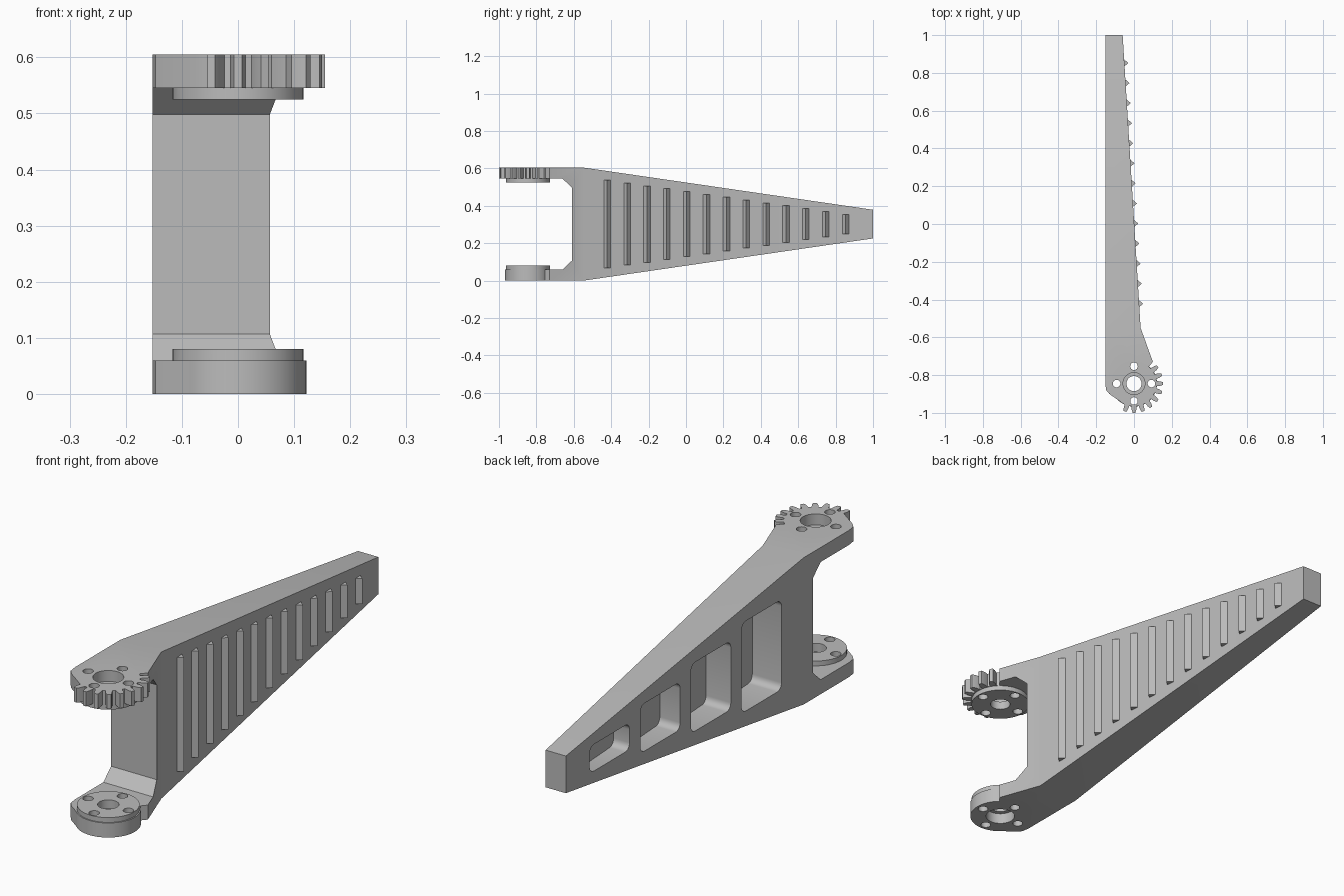
import bpy, bmesh
from math import sin, cos, pi, radians

if "Cube" in bpy.data.objects:
    bpy.data.objects.remove(bpy.data.objects["Cube"], do_unlink=True)

grey = bpy.data.materials.new("plain_grey")
grey.use_nodes = True
grey.diffuse_color = (0.5, 0.5, 0.5, 1)
grey.node_tree.nodes["Principled BSDF"].inputs["Base Color"].default_value = (0.5, 0.5, 0.5, 1)

HUB_Y = -0.845      # pivot axis
LEFT = -0.152       # flat side of the arm
TOP = 0.605
MID = TOP / 2
PLATE = 0.06        # thickness of the fork plates


def grip_x(y):
    """x of the slanted gripping face at a given y."""
    return -0.06 + (1 - y) * 0.095 / 1.55


def add_prism(bm, pts, lo, hi, axis="z"):
    """Extrude a 2D outline along z (points are x, y) or x (points are y, z)."""
    place = (lambda a, b, h: (a, b, h)) if axis == "z" else (lambda a, b, h: (h, a, b))
    low = [bm.verts.new(place(a, b, lo)) for a, b in pts]
    high = [bm.verts.new(place(a, b, hi)) for a, b in pts]
    bm.faces.new(low)
    bm.faces.new(high)
    for i in range(len(pts)):
        j = (i + 1) % len(pts)
        bm.faces.new((low[i], low[j], high[j], high[i]))
    return high


def finish(bm, name):
    bmesh.ops.recalc_face_normals(bm, faces=bm.faces)
    mesh = bpy.data.meshes.new(name)
    bm.to_mesh(mesh)
    bm.free()
    mesh.materials.append(grey)
    ob = bpy.data.objects.new(name, mesh)
    bpy.context.collection.objects.link(ob)
    return ob


def prism(name, pts, lo, hi, axis="z"):
    bm = bmesh.new()
    add_prism(bm, pts, lo, hi, axis)
    return finish(bm, name)


def circle(r, cx=0, cy=HUB_Y, n=48):
    return [(cx + r * cos(2 * pi * i / n), cy + r * sin(2 * pi * i / n)) for i in range(n)]


def activate(ob):
    bpy.ops.object.select_all(action="DESELECT")
    ob.select_set(True)
    bpy.context.view_layer.objects.active = ob


def combine(target, tool, operation):
    """Apply a boolean and remove the tool object."""
    mod = target.modifiers.new("boolean", "BOOLEAN")
    mod.operation, mod.solver, mod.object = operation, "EXACT", tool
    activate(target)
    bpy.ops.object.modifier_apply(modifier=mod.name)
    bpy.data.objects.remove(tool, do_unlink=True)


# Arm: fork-shaped side profile intersected with the tapered plan outline
lower = [(1.2, 0.255), (-0.55, 0), (-1.2, 0), (-1.2, PLATE), (-0.66, PLATE), (-0.61, 0.107)]
side = lower + [(y, TOP - z) for y, z in reversed(lower)]
plan = [(LEFT, 1), (grip_x(1), 1), (grip_x(-0.55), -0.55), (0.1, -0.73), (0.07, -0.765),
        (0, HUB_Y), (-0.05, -0.956), (-0.13, -0.9), (-0.147, -0.88), (LEFT, HUB_Y)]
arm = prism("gripper_arm", side, -0.5, 0.5, "x")
combine(arm, prism("plan_tool", plan, -0.2, 0.9), "INTERSECT")

# Gear sector outline: teeth on the front right, plain arc elsewhere
gear = []
for k in range(9):
    mid = radians(-108 + 18 * k)
    for offset, r in ((-0.11, 0.12), (-0.085, 0.14), (-0.045, 0.155),
                      (0.045, 0.155), (0.085, 0.14), (0.11, 0.12)):
        gear.append((r * cos(mid + offset), HUB_Y + r * sin(mid + offset)))
for deg in range(48, 241, 6):
    gear.append((0.12 * cos(radians(deg)), HUB_Y + 0.12 * sin(radians(deg))))

# Hubs and their inner bosses
combine(arm, prism("gear_tool", gear, TOP - PLATE, TOP), "UNION")
combine(arm, prism("lower_hub_tool", circle(0.122), 0, PLATE), "UNION")
for lo, hi in ((PLATE - 0.02, 0.08), (TOP - 0.08, TOP - PLATE + 0.02)):
    combine(arm, prism("boss_tool", circle(0.117), lo, hi), "UNION")

# Pivot bore, outer counterbores and four screw holes
combine(arm, prism("bore_tool", circle(0.04), -0.1, 0.8), "DIFFERENCE")
for lo, hi in ((-0.1, 0.045), (TOP - 0.045, 0.8)):
    combine(arm, prism("counterbore_tool", circle(0.058), lo, hi), "DIFFERENCE")
for k in range(4):
    spot = circle(0.092, n=4)[k]
    combine(arm, prism("screw_tool", circle(0.02, *spot, n=24), -0.1, 0.8), "DIFFERENCE")

# Four rounded pockets in the flat side, leaving an even wall behind the grip face
for k in range(4):
    cy, half_w, half_h, r = 0.715 - 0.33 * k, 0.13, 0.055 + 0.0435 * k, 0.028
    outline = []
    for q, (sy, sz) in enumerate(((1, 1), (-1, 1), (-1, -1), (1, -1))):
        for s in range(6):
            a = (q + s / 5) * pi / 2
            outline.append((cy + sy * (half_w - r) + r * cos(a),
                            MID + sz * (half_h - r) + r * sin(a)))
    bm = bmesh.new()
    for v in add_prism(bm, outline, -0.3, 0, "x"):
        v.co.x = grip_x(v.co.y) - 0.045
    combine(arm, finish(bm, "pocket_tool"), "DIFFERENCE")

# Triangular grip ribs, shortening toward the tip
bm = bmesh.new()
for k in range(13):
    y = -0.422 + 0.1062 * k
    half = 0.235 - 0.0152 * k
    tri = [(grip_x(y) - 0.005, y - 0.022), (grip_x(y) + 0.021, y), (grip_x(y) - 0.005, y + 0.022)]
    add_prism(bm, tri, MID - half, MID + half)
finish(bm, "grip_ribs")

activate(arm)
bpy.ops.object.shade_smooth_by_angle(angle=radians(20))
